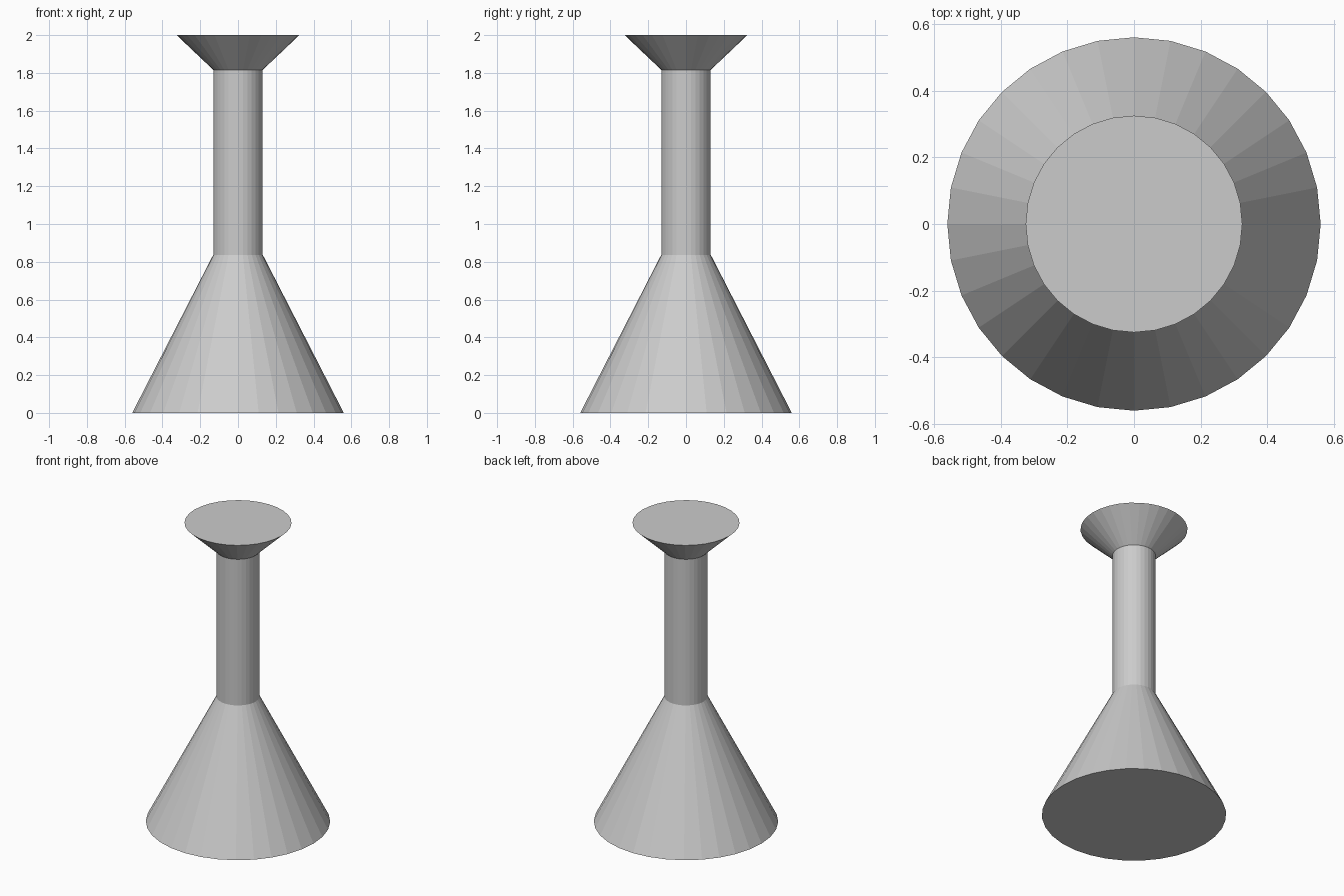
import bpy
import bmesh
from math import cos, sin, tau

if "Cube" in bpy.data.objects:
    bpy.data.objects.remove(bpy.data.objects["Cube"])

SIDES = 32


def frustum(name, r_low, z_low, r_high, z_high, cap_low=False, cap_high=False):
    """Flat-shaded round section between two heights, capped only where exposed."""
    bm = bmesh.new()
    low, high = (
        [bm.verts.new((r * cos(tau * i / SIDES), r * sin(tau * i / SIDES), z))
         for i in range(SIDES)]
        for r, z in ((r_low, z_low), (r_high, z_high))
    )
    for i in range(SIDES):
        j = (i + 1) % SIDES
        bm.faces.new((low[i], low[j], high[j], high[i]))
    if cap_low:
        bm.faces.new(low[::-1])
    if cap_high:
        bm.faces.new(high)
    mesh = bpy.data.meshes.new(name)
    bm.to_mesh(mesh)
    bm.free()
    obj = bpy.data.objects.new(name, mesh)
    bpy.context.collection.objects.link(obj)
    return obj


# Wide conical foot
frustum("base", 0.56, 0.0, 0.131, 0.837, cap_low=True)
# Straight column
frustum("stem", 0.131, 0.837, 0.131, 1.816)
# Flared top with flat lid
frustum("top", 0.131, 1.816, 0.325, 2.0, cap_high=True)
